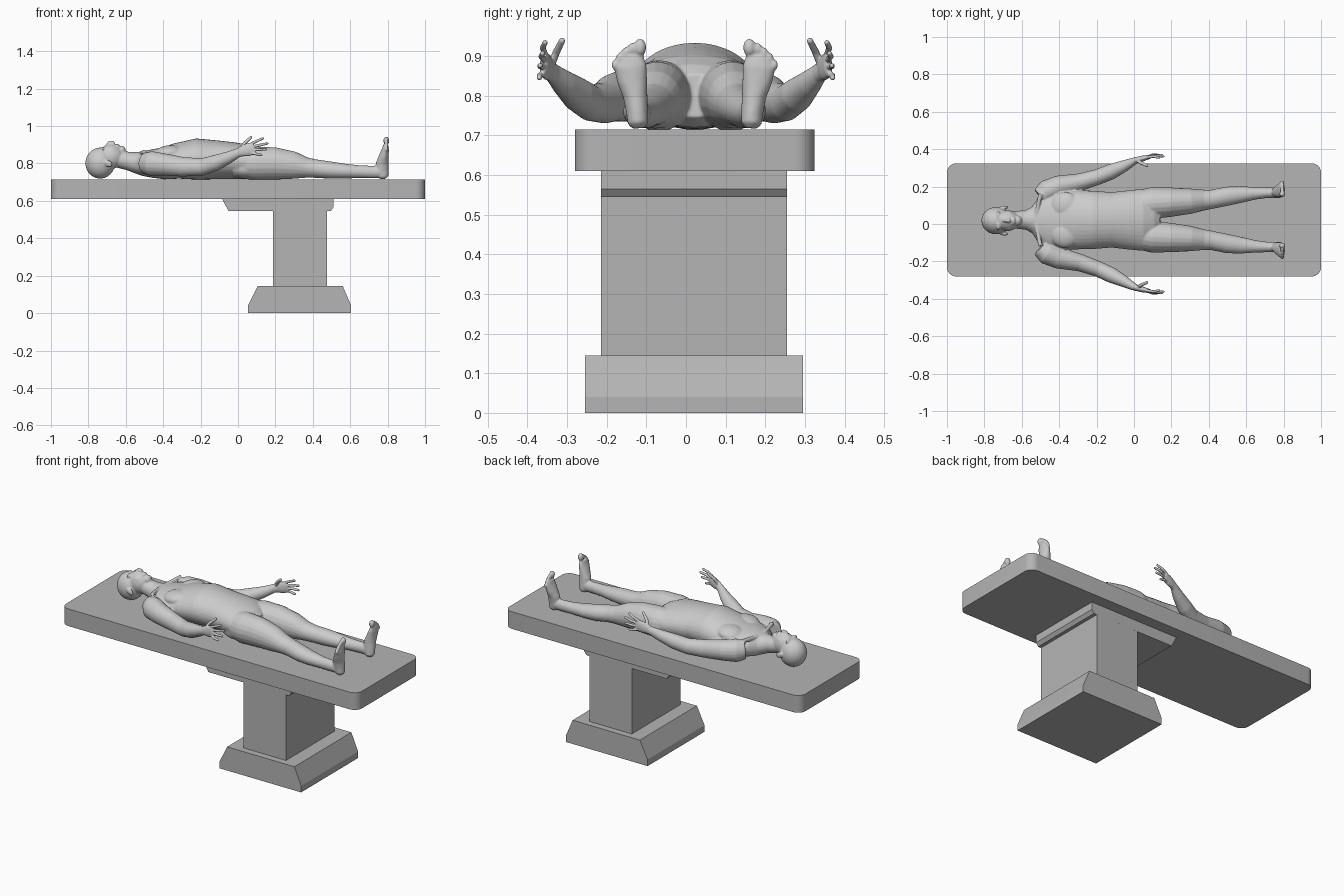
import bpy, bmesh, math
from mathutils import Vector, Matrix

cube = bpy.data.objects.get("Cube")
if cube:
    bpy.data.objects.remove(cube)

CY = 0.022  # centre line of table and body


def material(name, grey):
    m = bpy.data.materials.new(name)
    m.use_nodes = True
    m.diffuse_color = (grey, grey, grey, 1)
    m.node_tree.nodes["Principled BSDF"].inputs["Base Color"].default_value = (grey, grey, grey, 1)
    return m


table_mat = material("table grey", 0.46)
skin_mat = material("pale grey skin", 0.60)


def finish(bm, name, mat):
    bmesh.ops.recalc_face_normals(bm, faces=bm.faces)
    me = bpy.data.meshes.new(name)
    bm.to_mesh(me)
    bm.free()
    me.materials.append(mat)
    ob = bpy.data.objects.new(name, me)
    bpy.context.collection.objects.link(ob)
    return ob


def prism(name, profile, y0, y1):
    """Front (x, z) profile extruded along y."""
    bm = bmesh.new()
    face = bm.faces.new([bm.verts.new((x, y0, z)) for x, z in profile])
    ext = bmesh.ops.extrude_face_region(bm, geom=[face])
    verts = [v for v in ext["geom"] if isinstance(v, bmesh.types.BMVert)]
    bmesh.ops.translate(bm, verts=verts, vec=(0, y1 - y0, 0))
    return finish(bm, name, table_mat)


def loft(bm, rows, up=(0, 0, 1), n=20):
    """Tube of ellipses; each row is x, y, z, side radius, up radius."""
    pts = [Vector(r[:3]) for r in rows]
    rings = []
    for i, r in enumerate(rows):
        t = (pts[min(i + 1, len(pts) - 1)] - pts[max(i - 1, 0)]).normalized()
        side = Vector(up).cross(t).normalized()
        top = t.cross(side)
        rings.append([bm.verts.new(pts[i] + side * r[3] * math.cos(a) + top * r[4] * math.sin(a))
                      for a in (2 * math.pi * k / n for k in range(n))])
    for a, b in zip(rings, rings[1:]):
        for k in range(n):
            bm.faces.new((a[k], a[(k + 1) % n], b[(k + 1) % n], b[k]))
    bm.faces.new(rings[0])
    bm.faces.new(rings[-1])


def ball(bm, centre, radii, tilt=0):
    m = Matrix.Translation(centre) @ Matrix.Rotation(tilt, 4, 'Y') @ Matrix.Diagonal((*radii, 1))
    bmesh.ops.create_uvsphere(bm, u_segments=24, v_segments=16, radius=1, matrix=m)


def digit(bm, base, tip, r, bend=(0, 0, 0)):
    """Finger with a slight bend and a rounded tip."""
    a, b = Vector(base), Vector(tip)
    mid = (a + b) / 2 + Vector(bend)
    end = b + (b - mid).normalized() * r * 0.6
    loft(bm, [(*a, r, r), (*mid, r, r), (*b, r * .85, r * .85), (*end, r * .4, r * .4)], n=10)


def blend(ob, voxel, smooth):
    """Fuse overlapping parts into one smooth skin."""
    mod = ob.modifiers.new("fuse", 'REMESH')
    mod.mode = 'VOXEL'
    mod.voxel_size = voxel
    mod.use_smooth_shade = True
    s = ob.modifiers.new("soften", 'SMOOTH')
    s.factor = 0.5
    s.iterations = smooth


# Table top with rounded corners
bm = bmesh.new()
bmesh.ops.create_cube(bm, size=1, matrix=Matrix.Translation((0, CY, .6625)) @ Matrix.Diagonal((2, .605, .105, 1)))
upright = [e for e in bm.edges if abs(e.verts[0].co.z - e.verts[1].co.z) > .05]
bmesh.ops.bevel(bm, geom=upright, offset=.05, segments=8, profile=.5, affect='EDGES')
top = finish(bm, "table_top", table_mat)
bpy.context.view_layer.objects.active = top
top.select_set(True)
bpy.ops.object.shade_smooth_by_angle()

# Pedestal
prism("support_plate", [(-.085, .612), (-.08, .6), (-.05, .545), (.495, .545), (.51, .565), (.51, .612)],
      -.215, .255)
prism("column", [(.188, .14), (.475, .14), (.475, .56), (.188, .56)], -.2149, .2549)
prism("pedestal_base", [(.053, 0), (.605, 0), (.605, .04), (.56, .145), (.105, .145), (.053, .04)],
      -.255, .295)

# Torso and neck: x, z, half width, half height
bm = bmesh.new()
torso = [(-.65, .825, .045, .045), (-.58, .812, .052, .05), (-.545, .805, .07, .057), (-.51, .80, .125, .066),
         (-.46, .80, .16, .076), (-.40, .80, .165, .085), (-.33, .813, .158, .095), (-.22, .824, .156, .11),
         (-.12, .82, .148, .104), (-.03, .815, .158, .099), (.04, .81, .165, .093), (.10, .80, .13, .08),
         (.14, .80, .07, .055)]
loft(bm, [(x, CY, z, w, h) for x, z, w, h in torso], n=36)

# Head
ball(bm, (-.737, .018, .802), (.079, .073, .083))
ball(bm, (-.678, .018, .838), (.068, .056, .066), .15)
ball(bm, (-.622, .018, .868), (.022, .027, .026))
ball(bm, (-.682, .018, .905), (.022, .009, .017), -.3)
ball(bm, (-.668, .018, .908), (.009, .013, .013))
ball(bm, (-.645, .018, .893), (.012, .022, .012))

for s in (1, -1):
    # Ear, brow and cheek
    ball(bm, (-.693, .018 + s * .071, .80), (.024, .009, .017), .5)
    ball(bm, (-.725, .018 + s * .026, .877), (.010, .025, .013))
    ball(bm, (-.672, .018 + s * .034, .868), (.022, .016, .018))
    # Chest muscle, collarbone, buttock
    ball(bm, (-.37, CY + s * .075, .855), (.08, .075, .042), -.12)
    loft(bm, [(-.525, CY + s * .02, .853, .01, .01), (-.50, CY + s * .14, .862, .012, .012)])
    ball(bm, (.05, CY + s * .08, .77), (.10, .078, .052))

    # Leg: x, sideways, z, half width, half height
    leg = [(-.02, .078, .80, .07, .075), (.10, .09, .80, .085, .09), (.2, .095, .80, .078, .086),
           (.3, .10, .79, .068, .073), (.37, .106, .777, .056, .054), (.42, .111, .772, .051, .049),
           (.5, .127, .764, .051, .046), (.57, .136, .759, .045, .04), (.65, .142, .756, .033, .034),
           (.71, .145, .755, .028, .033), (.775, .145, .755, .027, .033)]
    loft(bm, [(x, CY + s * d, z, w, h) for x, d, z, w, h in leg])
    ball(bm, (.395, CY + s * .107, .797), (.035, .03, .026))
    # Foot: upright, sole towards +x
    foot = [(.775, .142, .718, .015, .015), (.775, .143, .73, .026, .03), (.77, .145, .76, .028, .036),
            (.771, .15, .80, .031, .034), (.78, .158, .84, .038, .026), (.788, .163, .875, .042, .019),
            (.79, .162, .90, .034, .013)]
    loft(bm, [(x, CY + s * d, z, w, h) for x, d, z, w, h in foot], up=(1, 0, 0))
    for d, z, r in ((.138, .922, .016), (.159, .918, .011), (.175, .908, .0105), (.189, .895, .010), (.201, .878, .0095)):
        ball(bm, (.793, CY + s * d, z), (r, r, r * 1.4))

    # Arm, leaning from shoulder to wrist
    arm = [(-.50, .135, .803, .05, .055), (-.465, .165, .80, .062, .066), (-.40, .192, .795, .058, .06),
           (-.29, .215, .782, .047, .052), (-.19, .247, .782, .042, .046), (-.12, .277, .803, .042, .043),
           (-.05, .31, .832, .031, .033), (.0, .336, .857, .02, .025), (.03, .347, .868, .015, .026)]
    loft(bm, [(x, s * y + .01 * min(1, max(0, -x * 3)), z, w, h) for x, y, z, w, h in arm])
body = finish(bm, "body", skin_mat)
blend(body, .0045, 5)

# Hands, thumbs up and fingers spread
for s, side in ((1, "left"), (-1, "right")):
    bm = bmesh.new()
    palm = [(-.01, .332, .853, .017, .022), (.02, .344, .865, .016, .028), (.05, .351, .873, .015, .034),
            (.08, .358, .88, .011, .033), (.088, .36, .882, .007, .03)]
    loft(bm, [(x, s * y, z, w, h) for x, y, z, w, h in palm])
    fingers = [((.07, .906), (.135, .355, .935)), ((.078, .89), (.158, .362, .907)),
               ((.075, .873), (.152, .368, .876)), ((.066, .857), (.126, .37, .845))]
    for (bx, bz), (tx, ty, tz) in fingers:
        digit(bm, (bx, s * .356, bz), (tx, s * ty, tz), .0078, (0, s * .006, 0))
    digit(bm, (.015, s * .342, .872), (.07, s * .312, .94), .0095, (-.006, 0, .004))
    blend(finish(bm, side + "_hand", skin_mat), .0025, 3)
